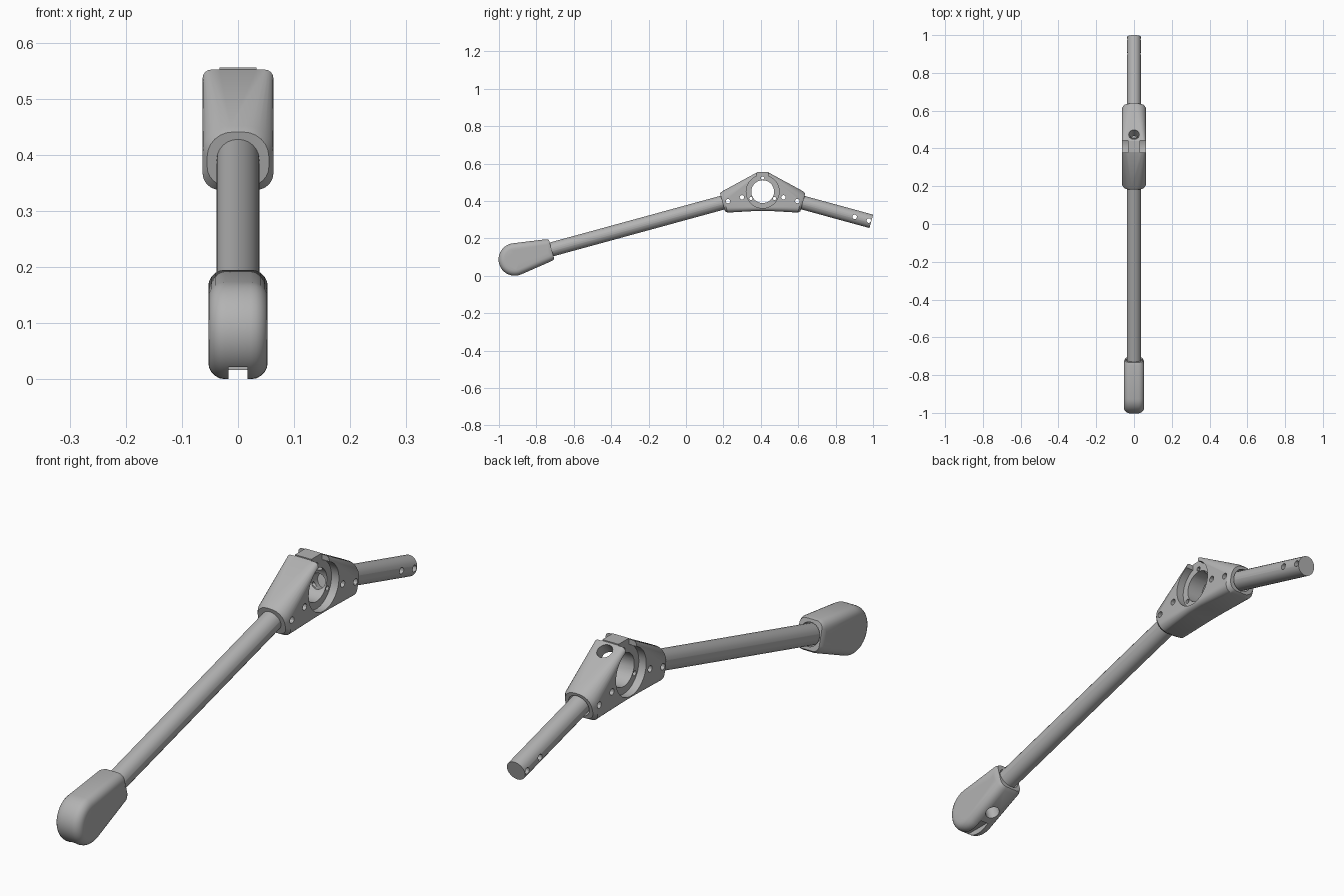
import bpy, bmesh
from math import sin, cos, pi, radians
from mathutils import Vector

if "Cube" in bpy.data.objects:
    bpy.data.objects.remove(bpy.data.objects["Cube"])

grey = bpy.data.materials.new("plain grey")
grey.use_nodes = True
grey.diffuse_color = (0.45, 0.45, 0.45, 1)
grey.node_tree.nodes["Principled BSDF"].inputs["Base Color"].default_value = grey.diffuse_color

# Both tubes point at the middle of the hub and slope down from it
HUB = Vector((0, 0.41, 0.45))
SLOPE = radians(15.3)
FRONT = Vector((0, -cos(SLOPE), -sin(SLOPE)))
BACK = Vector((0, cos(SLOPE), -sin(SLOPE)))
FOOT = HUB + FRONT * 1.374
X = Vector((1, 0, 0))


def make(name, bm):
    bmesh.ops.recalc_face_normals(bm, faces=bm.faces[:])
    mesh = bpy.data.meshes.new(name)
    bm.to_mesh(mesh)
    bm.free()
    mesh.materials.append(grey)
    ob = bpy.data.objects.new(name, mesh)
    bpy.context.collection.objects.link(ob)
    return ob


def rod(name, a, b, r, sides=24):
    """Cylinder from a to b."""
    bm = bmesh.new()
    bmesh.ops.create_cone(bm, cap_ends=True, segments=sides, radius1=r, radius2=r, depth=(b - a).length)
    rot = (b - a).to_track_quat('Z', 'Y')
    for v in bm.verts:
        v.co = rot @ v.co + (a + b) / 2
    return make(name, bm)


def block(name, lo, hi):
    bm = bmesh.new()
    bmesh.ops.create_cube(bm, size=1)
    for v in bm.verts:
        v.co = [l + (c + 0.5) * (h - l) for c, l, h in zip(v.co, lo, hi)]
    return make(name, bm)


def cut(ob, tool):
    """Subtract a tool from a part and throw the tool away."""
    tool.hide_render = True
    mod = ob.modifiers.new("cut", 'BOOLEAN')
    mod.operation, mod.solver, mod.object = 'DIFFERENCE', 'EXACT', tool
    bpy.context.view_layer.objects.active = ob
    bpy.ops.object.modifier_apply(modifier=mod.name)
    bpy.data.objects.remove(tool)


def drill(ob, a, b, r, sides=24):
    cut(ob, rod("drill", a, b, r, sides))


def cross_drill(ob, p, r=0.012):
    drill(ob, p - X * 0.2, p + X * 0.2, r, 12)


def arch_section(yt, zt, yb, zb, hw, r_top, r_bot, n=6):
    """Rounded rectangle between a top and a bottom point."""
    top, bot = Vector((0, yt, zt)), Vector((0, yb, zb))
    up = (top - bot).normalized()
    pts = []
    for k, (sx, base, s, r) in enumerate(((1, top, 1, r_top), (-1, top, 1, r_top),
                                          (-1, bot, -1, r_bot), (1, bot, -1, r_bot))):
        for i in range(n + 1):
            a = (k + i / n) * pi / 2
            pts.append(base - up * s * r + X * sx * (hw - r) + (X * cos(a) + up * sin(a)) * r)
    return pts


# Hub body: lofted from an arch at each end to a squared peak
half = [(0.232, 0.108, 0.205, 0.012, 0.056, 0.046, 0.03),
        (0.222, 0.004, 0.194, 0.112, 0.063, 0.050, 0.03),
        (0.030, 0.002, 0.030, 0.100, 0.063, 0.015, 0.02)]
half = [(0.228, 0.441, 0.202, 0.345, 0.055, 0.046, 0.035),
        (0.216, 0.452, 0.188, 0.338, 0.063, 0.050, 0.03),
        (0.032, 0.552, 0.032, 0.347, 0.063, 0.015, 0.02)]
rows = [(HUB.y + s * yt, zt, HUB.y + s * yb, zb, *rest)
        for s, order in ((-1, half), (1, half[::-1])) for yt, zt, yb, zb, *rest in order]
bm = bmesh.new()
rings = [[bm.verts.new(p) for p in arch_section(*row)] for row in rows]
for a, b in zip(rings, rings[1:]):
    for i in range(len(a)):
        j = (i + 1) % len(a)
        bm.faces.new((a[i], a[j], b[j], b[i]))
bm.faces.new(rings[0])
bm.faces.new(rings[-1])
hub = make("hub_housing", bm)

# Hub cuts: bearing recesses, top notches, through hole, tube sockets, cable hole
for s in (-1, 1):
    drill(hub, HUB + X * s * 0.033, HUB + X * s * 0.1, 0.088, 48)
    x0, x1 = sorted((s * 0.033, s * 0.1))
    cut(hub, block("notch", (x0, 0.378, 0.50), (x1, 0.442, 0.6)))
drill(hub, HUB - X * 0.2, HUB + X * 0.2, 0.061, 48)
for d in (FRONT, BACK):
    drill(hub, HUB + d * 0.098, HUB + d * 0.3, 0.042)
    drill(hub, HUB, HUB + d * 0.2, 0.028)
drill(hub, HUB, HUB + Vector((0, 0.6, 0.8)) * 0.2, 0.028)
for k in range(3):
    a = pi / 2 + k * 2 * pi / 3
    cross_drill(hub, HUB + Vector((0, cos(a), sin(a))) * 0.073, 0.009)

# Web crest standing just proud of the peak
crest = block("hub_crest", (-0.033, 0.38, 0.545), (0.033, 0.44, 0.556))

# Tubes
front_tube = rod("front_tube", HUB + FRONT * 0.1, HUB + FRONT * 1.25, 0.038)
back_tube = rod("back_tube", HUB + BACK * 0.1, HUB + BACK * 0.602, 0.037)
for tube, d in ((front_tube, FRONT), (back_tube, BACK)):
    drill(tube, HUB, HUB + d * 1.5, 0.031)
    for t in (0.115, 0.192):
        cross_drill(hub, HUB + d * t)
        cross_drill(tube, HUB + d * t)
for t in (0.51, 0.588):
    cross_drill(back_tube, HUB + BACK * t)

# Foot: teardrop outline along the front tube, with rounded rims
along, up = -FRONT, Vector((0, -sin(SLOPE), cos(SLOPE)))
R, END, TIP = 0.087, 0.19, 0.06
outline = [along * cos(a) * R + up * sin(a) * R
           for a in (radians(82 + 196 * i / 24) for i in range(25))]
outline += [along * END - up * TIP, along * END + up * TIP]
bm = bmesh.new()
cap = bm.faces.new([bm.verts.new(FOOT + p - X * 0.053) for p in outline])
ext = bmesh.ops.extrude_face_region(bm, geom=[cap], use_keep_orig=True)
bmesh.ops.translate(bm, vec=X * 0.106, verts=[g for g in ext["geom"] if isinstance(g, bmesh.types.BMVert)])
bmesh.ops.recalc_face_normals(bm, faces=bm.faces[:])
end_face = max(bm.faces, key=lambda f: f.normal.dot(along))
rim = [e for e in bm.edges if abs(e.verts[0].co.x - e.verts[1].co.x) < 0.01 and e not in end_face.edges[:]]
bmesh.ops.bevel(bm, geom=rim, offset=0.03, segments=5, profile=0.5, affect='EDGES')
bm.normal_update()
end_face = max(bm.faces, key=lambda f: f.normal.dot(along))
bmesh.ops.inset_individual(bm, faces=[end_face], thickness=0.007, depth=0.014)
foot = make("foot_housing", bm)

# Foot cuts: tube socket, underside cable hole, toe slot, bolt holes
drill(foot, FOOT + along * 0.124, FOOT + along * 0.4, 0.042)
drill(foot, FOOT + along * 0.06, FOOT + along * 0.2, 0.028)
drill(foot, FOOT + along * 0.085, FOOT + along * 0.085 - up * 0.2, 0.026)
cut(foot, block("slot", (-0.017, -1.1, -0.1), (0.017, -0.86, 0.022)))
for a in range(4):
    cross_drill(foot, FOOT + Vector((0, cos(a * pi / 2), sin(a * pi / 2))) * 0.039)
for t in (0.092, 0.168):
    cross_drill(foot, FOOT + along * t)
    cross_drill(front_tube, FOOT + along * t)

# Smooth shading with crisp edges
for ob in (hub, crest, front_tube, back_tube, foot):
    bpy.ops.object.select_all(action='DESELECT')
    ob.select_set(True)
    bpy.context.view_layer.objects.active = ob
    bpy.ops.object.shade_smooth_by_angle(angle=radians(30))
